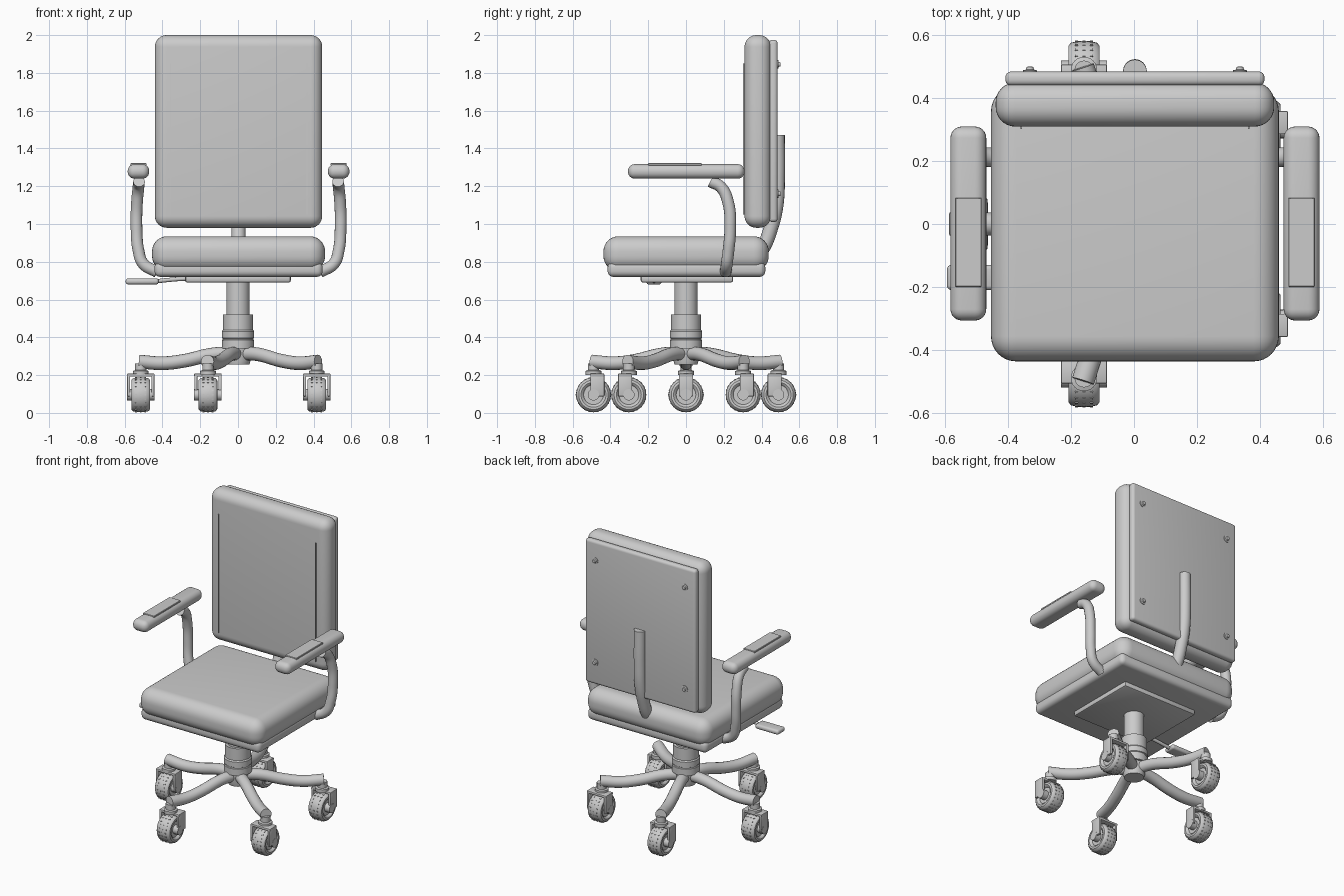
import bpy, bmesh, math
from mathutils import Matrix, Vector

if "Cube" in bpy.data.objects:
    bpy.data.objects.remove(bpy.data.objects["Cube"], do_unlink=True)

grey = bpy.data.materials.new("light_grey")
grey.use_nodes = True
COLOUR = (0.6, 0.6, 0.6, 1)
grey.diffuse_color = COLOUR
grey.node_tree.nodes["Principled BSDF"].inputs["Base Color"].default_value = COLOUR

CX = 0.003  # centre line of the upholstery


def add(name, mesh, loc=(0, 0, 0)):
    mesh.materials.clear()
    mesh.materials.append(grey)
    mesh.shade_smooth()
    mesh.set_sharp_from_angle(angle=math.radians(35))
    obj = bpy.data.objects.new(name, mesh)
    obj.location = loc
    bpy.context.collection.objects.link(obj)
    return obj


def finish(name, bm, loc=(0, 0, 0)):
    bmesh.ops.recalc_face_normals(bm, faces=bm.faces)
    mesh = bpy.data.meshes.new(name)
    bm.to_mesh(mesh)
    bm.free()
    return add(name, mesh, loc)


def box(name, x, y, z, bevel=0.0, segments=6):
    """Rounded box from its (min, max) range on each axis."""
    bm = bmesh.new()
    bmesh.ops.create_cube(bm, size=1)
    size = [r[1] - r[0] for r in (x, y, z)]
    bmesh.ops.scale(bm, vec=size, verts=bm.verts)
    if bevel:
        bmesh.ops.bevel(bm, geom=bm.edges[:], offset=bevel, segments=segments,
                        profile=0.5, affect='EDGES')
    return finish(name, bm, [(r[0] + r[1]) / 2 for r in (x, y, z)])


def lathe_bm(profile, steps=40):
    """Revolve (radius, height) points around z."""
    bm = bmesh.new()
    verts = [bm.verts.new((r, 0, h)) for r, h in profile]
    edges = [bm.edges.new(pair) for pair in zip(verts, verts[1:])]
    bmesh.ops.spin(bm, geom=verts + edges, cent=(0, 0, 0), axis=(0, 0, 1),
                   angle=math.tau, steps=steps)
    bmesh.ops.remove_doubles(bm, verts=bm.verts, dist=1e-5)
    return bm


def lathe(name, profile, loc=(0, 0, 0), axis='Z', steps=40):
    bm = lathe_bm(profile, steps)
    if axis != 'Z':
        to = Vector((1, 0, 0)) if axis == 'X' else Vector((0, 1, 0))
        turn = Vector((0, 0, 1)).rotation_difference(to).to_matrix()
        bmesh.ops.rotate(bm, matrix=turn, verts=bm.verts)
    return finish(name, bm, loc)


def tube(name, points, radius):
    """Smooth capped tube through the points."""
    curve = bpy.data.curves.new(name + "_path", 'CURVE')
    curve.dimensions = '3D'
    curve.bevel_depth = radius
    curve.bevel_resolution = 6
    curve.resolution_u = 8
    curve.use_fill_caps = True
    spline = curve.splines.new('BEZIER')
    spline.bezier_points.add(len(points) - 1)
    for bp, p in zip(spline.bezier_points, points):
        bp.co = p
        bp.handle_left_type = bp.handle_right_type = 'AUTO'
    path = bpy.data.objects.new(name + "_path", curve)
    bpy.context.collection.objects.link(path)
    graph = bpy.context.evaluated_depsgraph_get()
    mesh = bpy.data.meshes.new_from_object(path.evaluated_get(graph))
    bpy.data.objects.remove(path, do_unlink=True)
    return add(name, mesh)


# Seat: cushion, pan and mounting plate
box("seat_cushion", (CX - 0.458, CX + 0.458), (-0.437, 0.438), (0.75, 0.935), 0.08, 8)
box("seat_pan", (CX - 0.445, CX + 0.445), (-0.415, 0.42), (0.72, 0.80), 0.03, 4)
box("mounting_plate", (-0.28, 0.28), (-0.24, 0.25), (0.69, 0.73), 0.012, 2)

# Backrest: cushion, seams, rear panel and bolts
box("back_cushion", (CX - 0.443, CX + 0.443), (0.31, 0.45), (0.98, 2.0), 0.062, 8)
box("back_panel", (CX - 0.412, CX + 0.412), (0.44, 0.485), (1.01, 1.975), 0.018, 4)
for side, label in ((-1, "right"), (1, "left")):
    seam = CX + side * 0.362
    box(label + "_back_seam", (seam - 0.002, seam + 0.002), (0.303, 0.32), (1.05, 1.85))
    for z, row in ((1.16, "lower"), (1.845, "upper")):
        lathe(f"{label}_{row}_bolt",
              [(0, 0), (0.022, 0), (0.022, 0.006), (0.013, 0.008), (0.011, 0.017), (0, 0.018)],
              (CX + side * 0.334, 0.483, z), 'Y', 16)

# Curved bar carrying the backrest
tube("back_support", [(0.003, 0.485, 1.47), (0.003, 0.486, 1.25), (0.003, 0.478, 1.1),
                      (0.003, 0.45, 0.98), (0.003, 0.405, 0.87), (0.003, 0.34, 0.79)], 0.038)

# Armrests
ARM = [(0.527, 0.13, 1.225), (0.53, 0.185, 1.195), (0.538, 0.224, 1.11), (0.54, 0.234, 0.97),
       (0.53, 0.225, 0.86), (0.505, 0.216, 0.79), (0.43, 0.21, 0.745)]
for side, label in ((-1, "right"), (1, "left")):
    tube(label + "_arm_tube", [(CX + side * x, y, z) for x, y, z in ARM], 0.031)
    middle = CX + side * 0.53
    box(label + "_arm_pad", (middle - 0.057, middle + 0.057), (-0.307, 0.31),
        (1.24, 1.317), 0.036)
    box(label + "_arm_inlay", (middle - 0.042, middle + 0.042), (-0.2, 0.083),
        (1.31, 1.322), 0.002, 1)

# Height lever under the seat
tube("lever_rod", [(-0.22, -0.17, 0.712), (-0.32, -0.17, 0.708), (-0.45, -0.17, 0.695)], 0.011)
box("lever_handle", (-0.595, -0.42), (-0.21, -0.13), (0.68, 0.712), 0.014, 4)

# Gas column with stepped sleeve and hub
lathe("column", [(0, 0.5), (0.062, 0.5), (0.062, 0.7), (0, 0.7)])
lathe("sleeve", [(0, 0.34), (0.086, 0.34), (0.086, 0.385), (0.081, 0.388), (0.081, 0.394),
                 (0.086, 0.397), (0.086, 0.432), (0.08, 0.44), (0.08, 0.52), (0, 0.52)])
lathe("hub", [(0, 0.255), (0.06, 0.255), (0.066, 0.275), (0.07, 0.34), (0.085, 0.345), (0, 0.35)])


def wheel_mesh():
    """Rounded wheel on the x axis with small tread studs."""
    half = [(0, 0.036), (0.022, 0.036), (0.052, 0.036), (0.056, 0.044), (0.066, 0.05),
            (0.078, 0.049), (0.087, 0.041), (0.091, 0.025), (0.0925, 0.008)]
    bm = lathe_bm(half + [(r, -h) for r, h in reversed(half)], 36)
    for i in range(24):
        turn = Matrix.Rotation(math.tau * i / 24, 4, 'Z')
        for h in (-0.024, 0, 0.024):
            shape = Matrix.Diagonal((0.006, 0.007, 0.01, 1))
            place = Matrix.Translation((0.091, 0, h))
            bmesh.ops.create_cube(bm, size=1, matrix=turn @ place @ shape)
    bmesh.ops.rotate(bm, matrix=Matrix.Rotation(math.pi / 2, 3, 'Y'), verts=bm.verts)
    bmesh.ops.recalc_face_normals(bm, faces=bm.faces)
    mesh = bpy.data.meshes.new("wheel")
    bm.to_mesh(mesh)
    bm.free()
    return mesh


# Five legs, each ending in a caster
wheel = wheel_mesh()
LEG = [(0.03, 0.315), (0.13, 0.31), (0.29, 0.275), (0.4, 0.263), (0.525, 0.272)]
FORK_SHIFT = (0.02, -0.02, 0, 0.02, -0.02)
for i, shift in enumerate(FORK_SHIFT):
    angle = math.radians(36 + 72 * i)
    c, s = math.cos(angle), math.sin(angle)
    tube(f"leg_{i + 1}", [(r * c, r * s, z) for r, z in LEG], 0.036)
    x, y = 0.515 * c, 0.515 * s
    fy = y + shift
    add(f"wheel_{i + 1}", wheel, (x, y, 0.096))
    lathe(f"stem_{i + 1}", [(0, 0.2), (0.042, 0.2), (0.042, 0.222), (0.03, 0.226),
                            (0.03, 0.262), (0, 0.262)], (x, y, 0), steps=24)
    box(f"fork_top_{i + 1}", (x - 0.073, x + 0.073), (fy - 0.037, fy + 0.037),
        (0.192, 0.208), 0.004, 2)
    for side, label in ((-1, "right"), (1, "left")):
        edge = x + side * 0.064
        box(f"fork_{label}_{i + 1}", (edge - 0.008, edge + 0.008),
            (fy - 0.037, fy + 0.037), (0.088, 0.206), 0.004, 2)
    lathe(f"axle_{i + 1}", [(0, -0.073), (0.03, -0.073), (0.03, 0.073), (0, 0.073)],
          (x, y, 0.096), 'X', 24)
